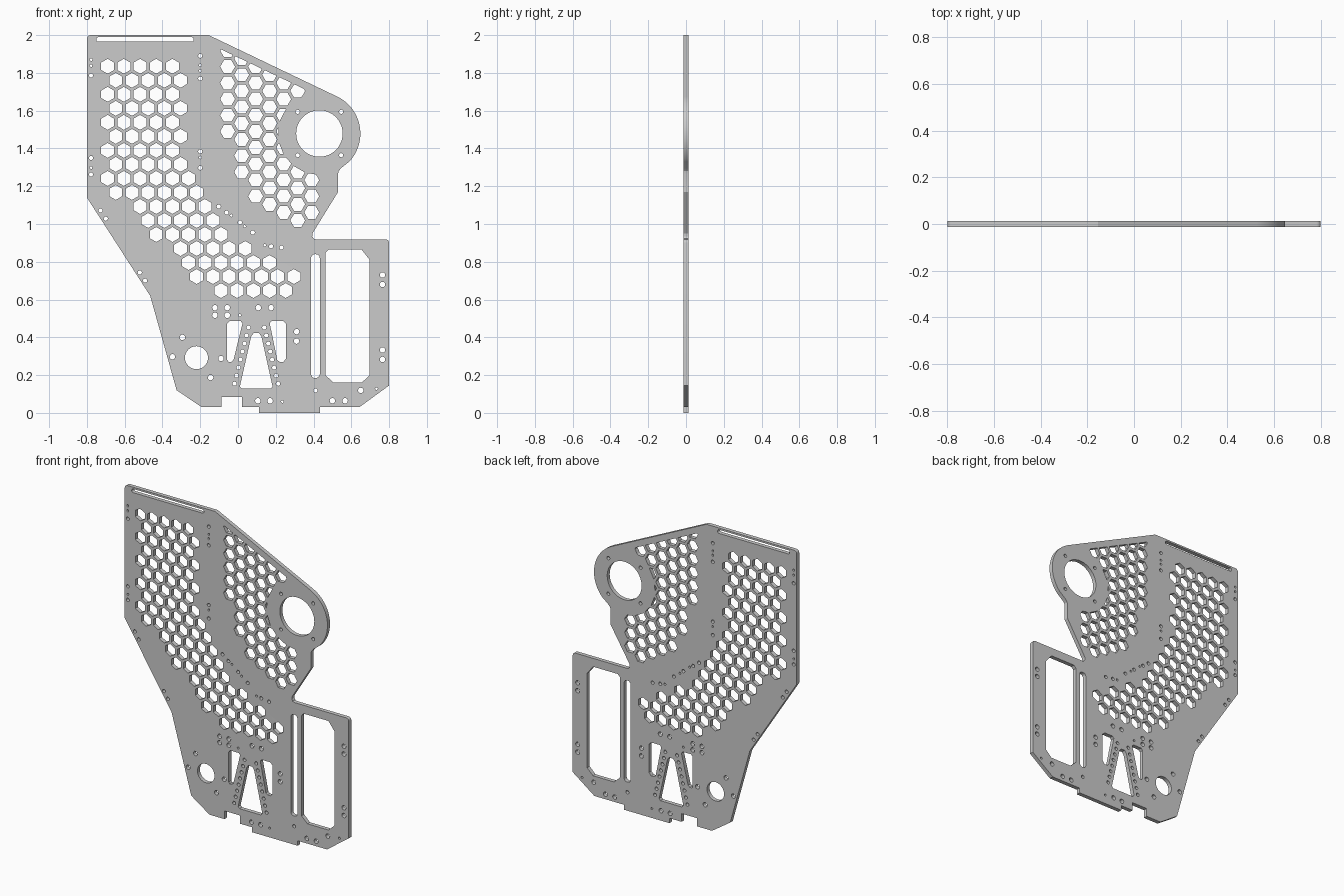
import bpy, math
from mathutils import Vector

HALF_T = 0.013
RING = Vector((0.431, 1.479))      # round motor mount centre
RING_R = 0.217
PITCH = 0.0857                     # honeycomb spacing
ROW = PITCH * math.sqrt(3) / 2
HEX_R = 0.0395

curve = bpy.data.curves.new("side_plate", 'CURVE')
curve.dimensions = '2D'
curve.fill_mode = 'BOTH'
curve.extrude = HALF_T


def loop(pts):
    s = curve.splines.new('POLY')
    s.points.add(len(pts) - 1)
    for p, c in zip(s.points, pts):
        p.co = (c[0], c[1], 0, 1)
    s.use_cyclic_u = True


def arc(cx, cz, r, a0, a1, n):
    return [(cx + r * math.cos(math.radians(a0 + (a1 - a0) * i / n)),
             cz + r * math.sin(math.radians(a0 + (a1 - a0) * i / n))) for i in range(n + 1)]


def circle(x, z, r, n=16):
    loop(arc(x, z, r, 0, 360, n)[:-1])


def rounded_box(x0, x1, z0, z1, r):
    loop(arc(x1 - r, z1 - r, r, 0, 90, 5) + arc(x0 + r, z1 - r, r, 90, 180, 5)
         + arc(x0 + r, z0 + r, r, 180, 270, 5) + arc(x1 - r, z0 + r, r, 270, 360, 5))


def clip(poly, n, d):
    """Keep the part of a convex polygon where n.p <= d."""
    out = []
    for a, b in zip(poly, poly[1:] + poly[:1]):
        da, db = n.dot(a) - d, n.dot(b) - d
        if da <= 0:
            out.append(a)
        if da * db < 0:
            out.append(a.lerp(b, da / (da - db)))
    return out


def area(poly):
    return abs(sum(a.cross(b) for a, b in zip(poly, poly[1:] + poly[:1]))) / 2


def hexagon(x, z, start):
    return [Vector(p) for p in arc(x, z, HEX_R, start, start + 360, 6)[:-1]]


# outer outline
loop(arc(-0.78, 1.98, 0.02, 180, 90, 5) + [(-0.155, 2.0)]
     + arc(RING.x, RING.y, RING_R, 64.5, -43, 28)
     + [(0.545, 1.295), (0.533, 1.28), (0.53, 1.265), (0.53, 1.17), (0.394, 0.95), (0.393, 0.935),
        (0.40, 0.923), (0.413, 0.918)]
     + arc(0.782, 0.9, 0.018, 90, 0, 5)
     + [(0.8, 0.145), (0.645, 0.032), (0.435, 0.032), (0.435, 0), (0.11, 0), (0.11, 0.032),
        (0.022, 0.032), (0.022, 0.085), (-0.088, 0.085), (-0.088, 0.032), (-0.195, 0.032),
        (-0.325, 0.12), (-0.465, 0.62), (-0.8, 1.14)])

# left honeycomb: first and last column for each row
rows = [(0, 4)] * 8 + [(0, 5), (0, 5), (2, 6), (2, 6), (3, 7), (4, 8), (5, 10), (5, 11), (7, 11)]
for r, (first, last) in enumerate(rows):
    for k in range(first, last + 1):
        loop(hexagon(-0.69 + PITCH * (k + 0.5 * (r % 2)), 1.835 - ROW * r, 30))

# right honeycomb, trimmed by the sloped rim and the round mount
slope = Vector((math.cos(math.radians(64.5)), math.sin(math.radians(64.5))))
rim = slope.dot(Vector((-0.155, 2.0))) - 0.04
for c, low in enumerate([0, -2, -4, -4, -5, -5, -5]):
    for k in range(low, 7):
        p = Vector((-0.055 + ROW * c, 1.49 + PITCH * (k - 0.5 * (c % 2))))
        away = (RING - p).normalized()
        cell = clip(hexagon(p.x, p.y, 0), slope, rim)
        if (p - RING).length < 0.15:
            continue
        cell = clip(cell, away, away.dot(RING) - RING_R) if cell else cell
        if len(cell) > 2 and area(cell) > 0.0002:
            loop(cell)

# large openings
circle(RING.x, RING.y, 0.123, 48)
circle(-0.22, 0.292, 0.061, 32)
rounded_box(-0.75, -0.235, 1.965, 1.989, 0.011)
rounded_box(0.387, 0.433, 0.185, 0.84, 0.02)
loop([(0.463, 0.848), (0.479, 0.864), (0.655, 0.864), (0.697, 0.81), (0.697, 0.2),
      (0.655, 0.16), (0.505, 0.16), (0.463, 0.2)])

# triangular openings
loop([(0.07, 0.405), (0.083, 0.423), (0.111, 0.423), (0.124, 0.405), (0.183, 0.14),
      (0.173, 0.128), (0.02, 0.128), (0.01, 0.14)])
loop([(-0.057, 0.474), (-0.045, 0.486), (0.014, 0.486), (0.024, 0.474), (-0.024, 0.28),
      (-0.036, 0.27), (-0.05, 0.27), (-0.057, 0.28)])
loop([(0.168, 0.474), (0.178, 0.486), (0.24, 0.486), (0.255, 0.47), (0.255, 0.288),
      (0.24, 0.27), (0.22, 0.27), (0.208, 0.28)])

# hole rows beside the triangle
for i in range(8):
    for side in (-1, 1):
        circle(0.097 + side * (0.042 + 0.0105 * i), 0.452 - 0.0425 * i, 0.011)

# screw holes
for sx in (-1, 1):
    for sz in (-1, 1):
        circle(RING.x + sx * 0.115, RING.y + sz * 0.115, 0.011)
for x, z in [(-0.294, 0.4), (-0.347, 0.297), (-0.145, 0.187), (-0.09, 0.288),
             (-0.122, 0.557), (-0.057, 0.557), (-0.122, 0.517), (-0.057, 0.517),
             (0.108, 0.557), (0.175, 0.557), (0.31, 0.43), (0.31, 0.38),
             (0.105, 0.064), (0.17, 0.064), (0.5, 0.064), (0.567, 0.064), (0.65, 0.119),
             (0.765, 0.73), (0.765, 0.68), (0.765, 0.333), (0.765, 0.283)]:
    circle(x, z, 0.0145)
for x, z in [(-0.728, 1.072), (-0.7, 1.028), (-0.52, 0.743), (-0.492, 0.7), (0.41, 0.119),
             (-0.102, 1.092), (-0.06, 1.06), (0.01, 1.008), (0.078, 0.955), (0.175, 0.882),
             (0.23, 0.875), (-0.778, 1.786), (-0.778, 1.35), (-0.778, 1.262),
             (-0.2, 1.89), (-0.2, 1.77), (-0.2, 1.384), (-0.2, 1.297)]:
    circle(x, z, 0.011)
for x, z in [(0.01, 0.517), (0.235, 0.06), (0.733, 0.128), (-0.035, 1.045), (0.035, 0.987),
             (0.142, 0.888), (-0.778, 1.87), (-0.778, 1.838), (-0.778, 1.298),
             (-0.2, 1.84), (-0.2, 1.812), (-0.2, 1.352)]:
    circle(x, z, 0.007, 12)

# turn the filled profile into an upright mesh plate
plate = bpy.data.objects.new("side_plate", curve)
bpy.context.collection.objects.link(plate)
plate.rotation_euler.x = math.pi / 2
bpy.context.view_layer.objects.active = plate
plate.select_set(True)
bpy.ops.object.convert(target='MESH')
bpy.ops.object.transform_apply(location=False, rotation=True, scale=False)
bpy.ops.object.shade_smooth_by_angle(angle=math.radians(25))
